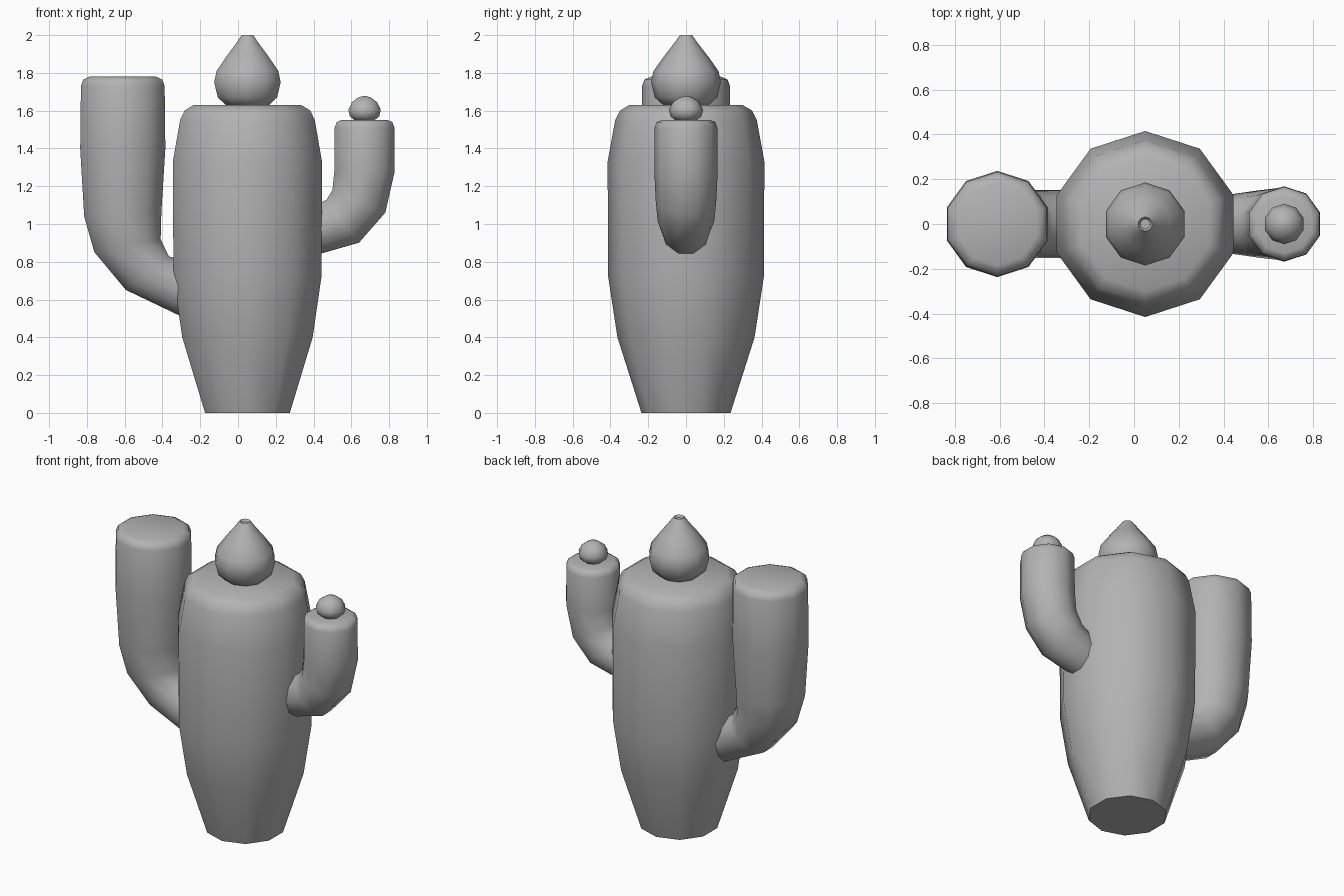
import bpy, bmesh, math
from mathutils import Vector

cube = bpy.data.objects.get("Cube")
if cube:
    bpy.data.objects.remove(cube, do_unlink=True)

SIDES = 10

grey = bpy.data.materials.new("plain grey")
grey.use_nodes = True
colour = (0.45, 0.45, 0.45, 1)
grey.diffuse_color = colour
grey.node_tree.nodes["Principled BSDF"].inputs["Base Color"].default_value = colour


def tube(name, rings):
    """Skin ten-sided rings, each (x, z, radius, tilt in degrees), and cap both ends."""
    bm = bmesh.new()
    loops = []
    for x, z, radius, tilt in rings:
        t = math.radians(tilt)
        across = Vector((math.cos(t), 0, math.sin(t)))
        loop = []
        for i in range(SIDES):
            a = math.tau * i / SIDES
            offset = across * math.sin(a) + Vector((0, math.cos(a), 0))
            loop.append(bm.verts.new(Vector((x, 0, z)) + offset * radius))
        loops.append(loop)
    for low, high in zip(loops, loops[1:]):
        for i in range(SIDES):
            j = (i + 1) % SIDES
            bm.faces.new((low[i], low[j], high[j], high[i]))
    bm.faces.new(loops[0])
    bm.faces.new(loops[-1])
    bmesh.ops.recalc_face_normals(bm, faces=bm.faces)
    mesh = bpy.data.meshes.new(name)
    bm.to_mesh(mesh)
    bm.free()
    mesh.materials.append(grey)
    obj = bpy.data.objects.new(name, mesh)
    bpy.context.collection.objects.link(obj)
    bpy.ops.object.select_all(action='DESELECT')
    obj.select_set(True)
    bpy.context.view_layer.objects.active = obj
    bpy.ops.object.shade_smooth_by_angle(angle=math.radians(50))
    return obj


def lathe(name, x, profile):
    """Upright tube from (radius, z) pairs."""
    return tube(name, [(x, z, r, 0) for r, z in profile])


# Trunk
lathe("trunk", 0.05, [(0.236, 0), (0.363, 0.4), (0.412, 0.72), (0.415, 1.33),
                      (0.375, 1.55), (0.35, 1.6), (0.3, 1.63)])

# Bud on the trunk, with a small dimple at its tip
lathe("large_bud", 0.05, [(0.11, 1.62), (0.165, 1.67), (0.185, 1.75), (0.172, 1.81),
                          (0.115, 1.89), (0.068, 1.95), (0.032, 2.0), (0.022, 1.985)])

# Large arm on the right, small arm on the left, each from trunk to tip
tube("right_arm", [(-0.24, 0.64, 0.15, 63), (-0.48, 0.74, 0.152, 38),
                   (-0.585, 0.885, 0.188, 11), (-0.61, 1.05, 0.215, 3),
                   (-0.61, 1.4, 0.237, 0), (-0.61, 1.73, 0.233, 0),
                   (-0.61, 1.765, 0.22, 0), (-0.61, 1.78, 0.185, 0)])
tube("left_arm", [(0.38, 0.95, 0.125, -75), (0.555, 1.015, 0.15, -53),
                  (0.64, 1.12, 0.16, -23), (0.67, 1.28, 0.168, 0),
                  (0.67, 1.51, 0.166, 0), (0.67, 1.54, 0.155, 0),
                  (0.67, 1.55, 0.13, 0)])

# Bud on the small arm
lathe("small_bud", 0.67, [(0.05, 1.545), (0.082, 1.57), (0.09, 1.605),
                          (0.07, 1.645), (0.035, 1.67), (0.01, 1.677)])
